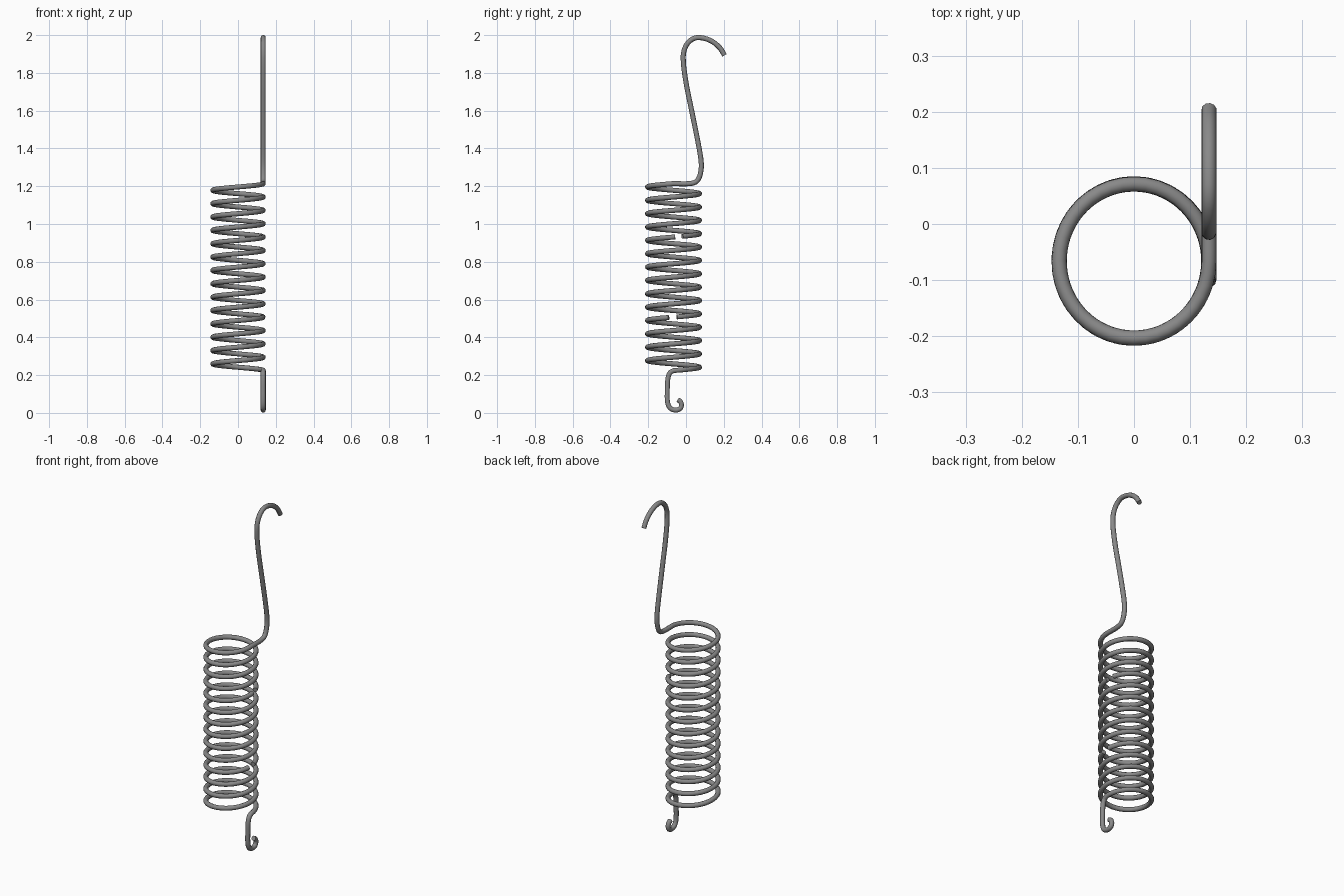
import bpy
import math
from mathutils import Vector
from mathutils.geometry import interpolate_bezier

cube = bpy.data.objects.get("Cube")
if cube:
    bpy.data.objects.remove(cube, do_unlink=True)

WIRE = 0.0135
RX, RY, CY = 0.1335, 0.1375, -0.066
Z0, PITCH = 0.224, 0.0707
TAU = 2 * math.pi

steel = bpy.data.materials.new("grey steel")
steel.use_nodes = True
colour = (0.25, 0.25, 0.25, 1)
steel.diffuse_color = colour
steel.node_tree.nodes["Principled BSDF"].inputs["Base Color"].default_value = colour


def helix(start, end, steps=40):
    """Coil points between two turn counts, rising anticlockwise from +x."""
    n = round((end - start) * steps)
    points = []
    for i in range(n + 1):
        t = start + (end - start) * i / n
        a = TAU * t
        points.append(Vector((RX * math.cos(a), CY + RY * math.sin(a), Z0 + PITCH * t)))
    return points


def hook(profile):
    """Smooth path through (y, z) points in the plane beside the coil."""
    p = [Vector((RX, y, z)) for y, z in profile]
    p = [2 * p[0] - p[1]] + p + [2 * p[-1] - p[-2]]
    points = []
    for a, b, c, d in zip(p, p[1:], p[2:], p[3:]):
        size = (c - b).length / 3
        h1 = b + (c - a).normalized() * size
        h2 = c - (d - b).normalized() * size
        points += interpolate_bezier(b, h1, h2, c, 6)[1:]
    return points


def wire(name, points):
    """Round wire swept along the points, turned into a smooth mesh."""
    curve = bpy.data.curves.new(name, "CURVE")
    curve.dimensions = "3D"
    curve.bevel_depth = WIRE
    curve.bevel_resolution = 3
    curve.use_fill_caps = True
    spline = curve.splines.new("POLY")
    spline.points.add(len(points) - 1)
    for target, p in zip(spline.points, points):
        target.co = (*p, 1)
    obj = bpy.data.objects.new(name, curve)
    bpy.context.collection.objects.link(obj)
    curve.materials.append(steel)
    bpy.ops.object.select_all(action="DESELECT")
    obj.select_set(True)
    bpy.context.view_layer.objects.active = obj
    bpy.ops.object.convert(target="MESH")
    bpy.ops.object.shade_smooth_by_angle(angle=math.radians(50))


# Small closed hook at the bottom, listed from the coil outwards
low_hook = hook([(CY, Z0), (-0.085, 0.212), (-0.096, 0.18), (-0.099, 0.12),
                 (-0.098, 0.06), (-0.085, 0.027), (-0.055, 0.0145),
                 (-0.03, 0.024), (-0.024, 0.045), (-0.032, 0.062), (-0.044, 0.069)])

# Long open hook at the top
high_hook = hook([(CY, Z0 + 14 * PITCH), (0.02, 1.214), (0.056, 1.226), (0.075, 1.262),
                  (0.081, 1.32), (0.066, 1.42), (0.03, 1.6), (0.0, 1.75),
                  (-0.015, 1.88), (-0.002, 1.94), (0.031, 1.977), (0.07, 1.987),
                  (0.13, 1.971), (0.177, 1.935), (0.204, 1.893)])

# Three lengths of wire with small gaps between them
wire("lower_coil_and_hook", low_hook[::-1] + helix(0, 3.97))
wire("middle_coil", helix(4.02, 10.01))
wire("upper_coil_and_hook", helix(10.055, 14) + high_hook)
